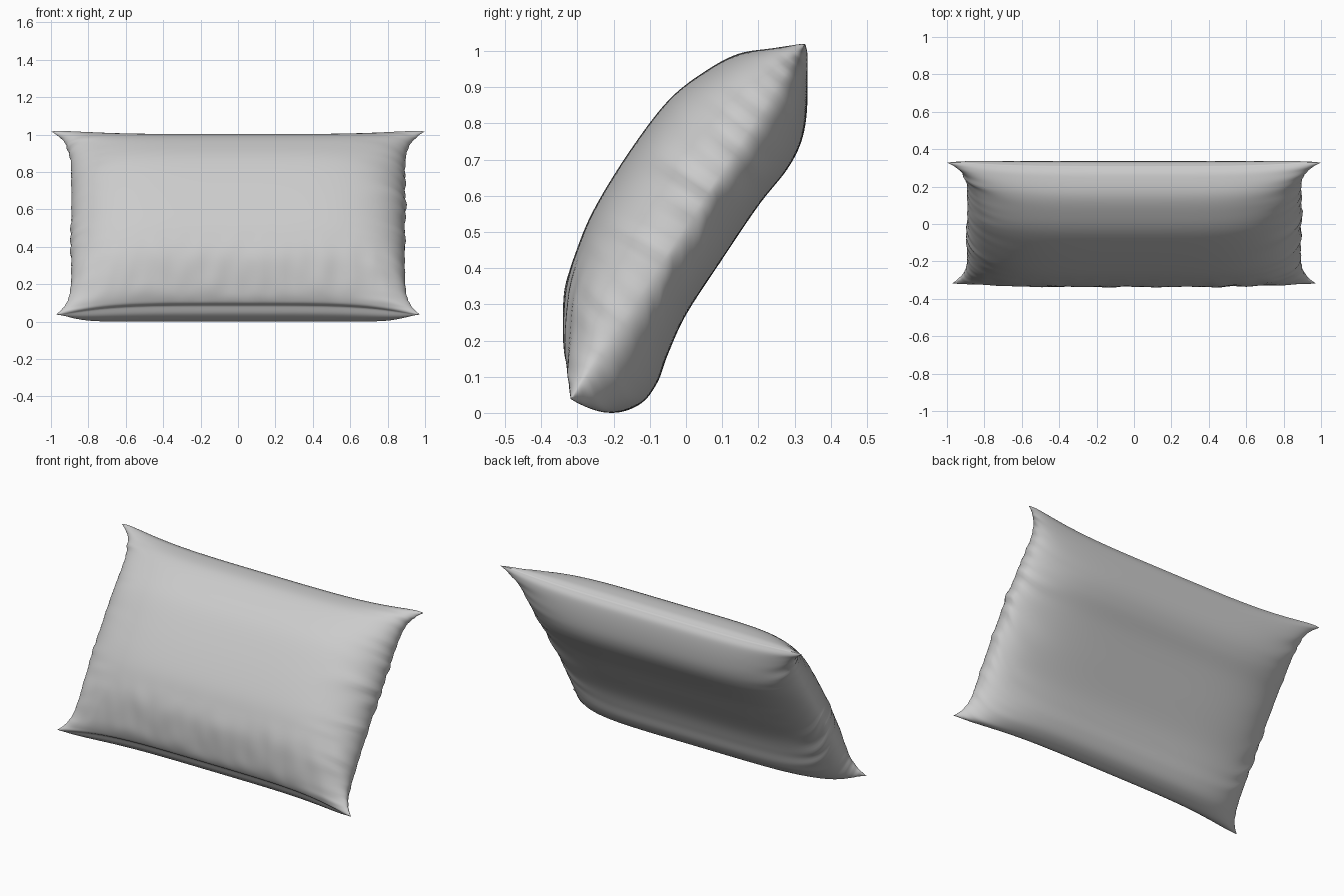
import bpy, bmesh, math
from mathutils import Vector, noise

if "Cube" in bpy.data.objects:
    bpy.data.objects.remove(bpy.data.objects["Cube"])

# Mid cross-sections: (distance along the leaning seam plane, height off it)
FRONT = [(.06, 0), (.064, .04), (.12, .098), (.25, .178), (.37, .217), (.49, .237), (.67, .242),
         (.84, .23), (.963, .19), (1.06, .135), (1.122, .055), (1.14, 0)]
BACK = [(.06, 0), (.034, -.05), (.039, -.12), (.10, -.168), (.174, -.174), (.257, -.155),
        (.376, -.137), (.557, -.136), (.737, -.138), (.864, -.149), (.953, -.138),
        (1.037, -.10), (1.115, -.045), (1.14, 0)]
ORIGIN = Vector((0, -.32, .04))
ALONG = Vector((0, .551, .835))
NORMAL = Vector((0, -.835, .551))
NU, NV = 120, 90


def sample(profile, s):
    """Catmull-Rom point at s in 0..1"""
    p = [Vector(q) for q in profile]
    f = s * (len(p) - 1)
    i = min(int(f), len(p) - 2)
    k = f - i
    b, c = p[i], p[i + 1]
    a = p[i - 1] if i else 2 * b - c
    d = p[i + 2] if i + 2 < len(p) else 2 * c - b
    return .5 * (2 * b + (c - a) * k + (2 * a - 5 * b + 4 * c - d) * k * k
                 + (3 * b - a - 3 * c + d) * k ** 3)


def cloth_point(profile, u, s):
    a = abs(u)
    mid = sample(profile, s)
    # Long seams bow outward to the corners, side seams close flat
    ease = s * s * (3 - 2 * s)
    v = 2 * ease - 1
    t = mid.x + a ** 4 * (.05 * max(0, v) ** 3 - .055 * max(0, -v) ** 3)
    line_t = .003 + 1.172 * ease
    t += (line_t - t) * a ** 14
    puff = max(0, 1 - a ** 5) ** .52
    n = mid.y * puff
    # Corner ears flare out past the straight sides
    ear = .108 if v > 0 else .082
    x = u * (.89 + ear * min(1, abs(t - .59) / .585) ** 9)
    # Gathers along side seams and soft creases near the bottom front
    side = a ** 10 * (1 - v ** 8)
    fold = noise.noise(Vector((u * 2, s * 24, 3)))
    x += math.copysign(.02 * side * fold, u)
    n += .035 * side * puff * fold
    if profile is FRONT:
        low = math.exp(-((s - .22) / .1) ** 2) * puff
        n += .008 * low * noise.noise(Vector((u * 11, s * 9, 7)))
    return ORIGIN + ALONG * t + NORMAL * n + Vector((x, 0, 0))


# Front and back cloth panels welded along the seam
bm = bmesh.new()
for profile in (FRONT, BACK):
    grid = [[bm.verts.new(cloth_point(profile, math.sin(math.pi * (i / NU - .5)), j / NV))
             for j in range(NV + 1)] for i in range(NU + 1)]
    for i in range(NU):
        for j in range(NV):
            q = [grid[i][j], grid[i + 1][j], grid[i + 1][j + 1], grid[i][j + 1]]
            bm.faces.new(q if profile is FRONT else q[::-1])
bmesh.ops.remove_doubles(bm, verts=bm.verts, dist=.0003)
bmesh.ops.recalc_face_normals(bm, faces=bm.faces)

# Rest the pillow on the floor
low = min(v.co.z for v in bm.verts)
bmesh.ops.translate(bm, verts=bm.verts, vec=(0, 0, -low))

mesh = bpy.data.meshes.new("pillow")
bm.to_mesh(mesh)
bm.free()
pillow = bpy.data.objects.new("pillow", mesh)
bpy.context.collection.objects.link(pillow)
bpy.context.view_layer.objects.active = pillow
pillow.select_set(True)
bpy.ops.object.shade_smooth_by_angle(angle=math.radians(50))
